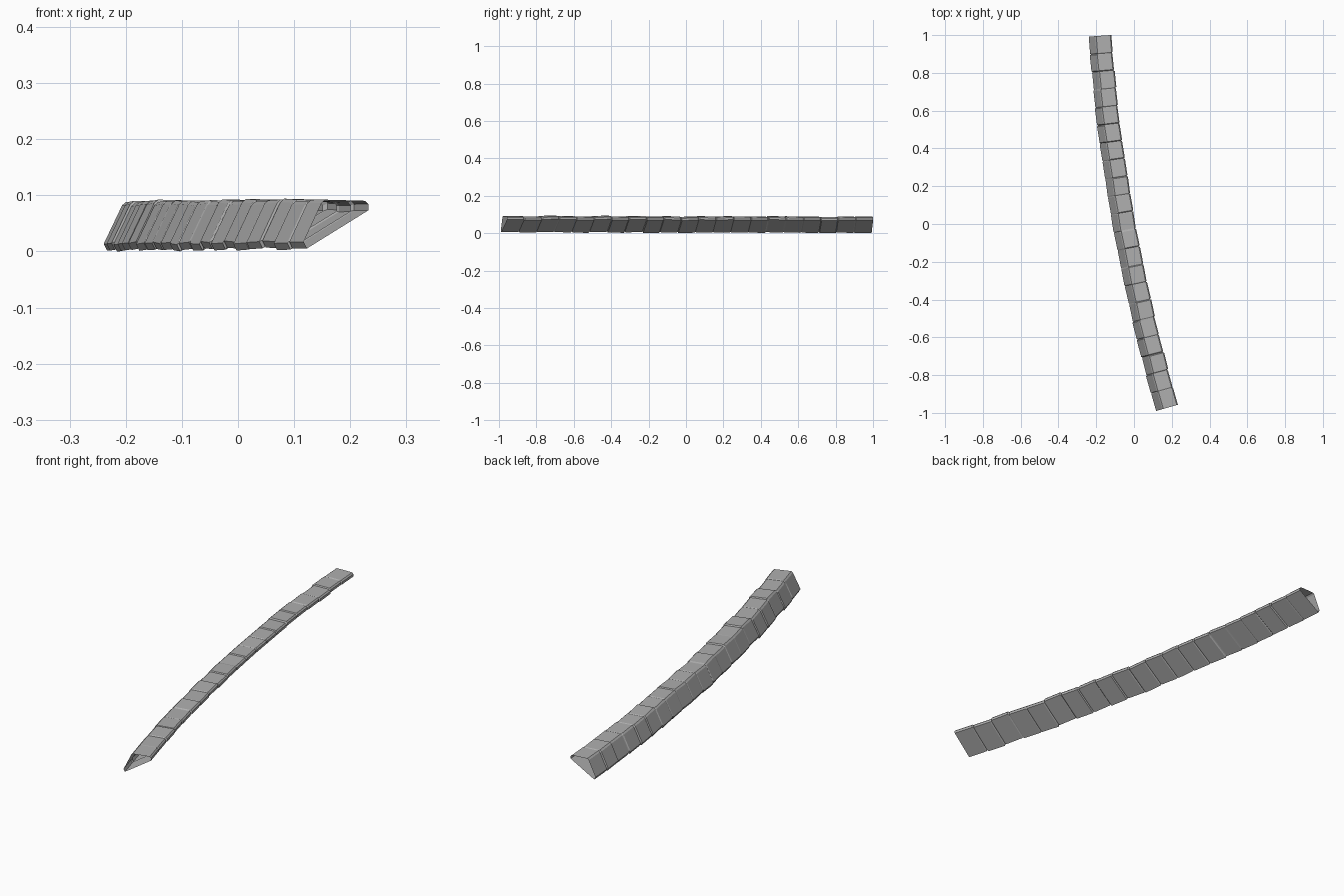
import bpy, bmesh, random
from mathutils import Vector

random.seed(4)
if "Cube" in bpy.data.objects:
    bpy.data.objects.remove(bpy.data.objects["Cube"])

# Single stone colour
stone = bpy.data.materials.new("grey stone")
stone.use_nodes = True
grey = (0.43, 0.43, 0.43, 1)
stone.diffuse_color = grey
stone.node_tree.nodes["Principled BSDF"].inputs["Base Color"].default_value = grey

# Wedge cross-section (outward from the curve, height): slanted side, flat top, sloping underside
PROFILE = [(0.006, 0.007), (0.0, 0.019), (0.033, 0.088), (0.040, 0.094),
           (0.114, 0.092), (0.120, 0.086), (0.120, 0.075)]
CENTRE = (0.055, 0.062)
BLOCKS = 21
Y0, Y1 = -0.990, 0.992
GROOVE = 0.0045


def ring(bm, y, scale, du, dz):
    """One cross-section square to the curved path at y."""
    origin = Vector((-0.115 - 0.18 * y + 0.055 * y * y, y, -0.002 * y))
    side = Vector((1, 0.18 - 0.11 * y, 0)).normalized()
    verts = []
    for u, z in PROFILE:
        u = CENTRE[0] + (u - CENTRE[0]) * scale + du
        z = CENTRE[1] + (z - CENTRE[1]) * scale + dz
        verts.append(bm.verts.new(origin + side * u + Vector((0, 0, z))))
    return verts


# Row of slightly uneven blocks, joined by narrow grooves into an open-ended tube
bm = bmesh.new()
step = (Y1 - Y0) / BLOCKS
rings = []
for i in range(BLOCKS):
    a, b = Y0 + i * step, Y0 + (i + 1) * step
    end = i in (0, BLOCKS - 1)
    j = 0.0 if end else 0.0025
    du, dz = random.uniform(-j, j), random.uniform(-j, j)
    tilt = random.uniform(-j, j) * 0.6
    if i > 0:
        rings.append(ring(bm, a, 0.92, 0, 0))
    rings.append(ring(bm, a + (GROOVE if i else 0), 1, du - tilt, dz - tilt))
    rings.append(ring(bm, b - (GROOVE if i < BLOCKS - 1 else 0), 1, du + tilt, dz + tilt))

n = len(PROFILE)
for r, s in zip(rings, rings[1:]):
    for k in range(n):
        m = (k + 1) % n
        bm.faces.new((r[k], r[m], s[m], s[k]))
bmesh.ops.recalc_face_normals(bm, faces=bm.faces)

# Rest the lowest point on the ground
low = min(v.co.z for v in bm.verts)
bmesh.ops.translate(bm, verts=bm.verts, vec=(0, 0, -low))

mesh = bpy.data.meshes.new("curved_stone_edging")
bm.to_mesh(mesh)
bm.free()
mesh.materials.append(stone)
edging = bpy.data.objects.new("curved_stone_edging", mesh)
bpy.context.collection.objects.link(edging)
